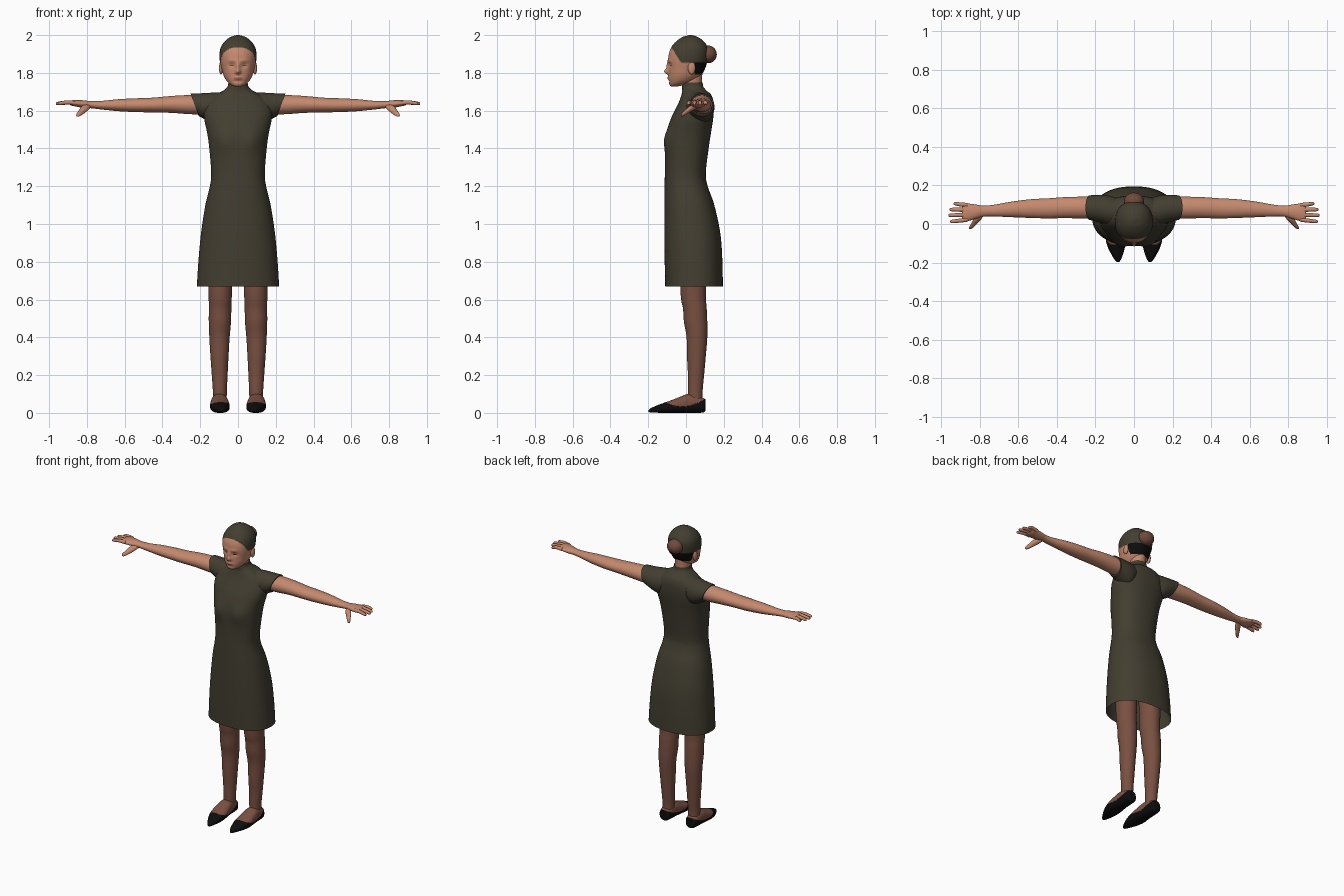
import bpy
import bmesh
from math import cos, sin, pi, exp, copysign
from mathutils import Matrix, Vector

if "Cube" in bpy.data.objects:
    bpy.data.objects.remove(bpy.data.objects["Cube"])


def make_material(name, red, green, blue):
    material = bpy.data.materials.new(name)
    material.use_nodes = True
    colour = (red, green, blue, 1)
    material.diffuse_color = colour
    material.node_tree.nodes["Principled BSDF"].inputs["Base Color"].default_value = colour
    return material


skin = make_material("warm skin", .56, .25, .155)
lips = make_material("lips", .42, .16, .11)
olive = make_material("dark olive cloth", .055, .048, .03)
stocking = make_material("brown stocking", .19, .08, .052)
black = make_material("black", .004, .004, .004)
bun_brown = make_material("bun brown", .16, .07, .045)


def spline(a, b, c, d, t):
    """Smooth curve value between b and c."""
    return b + t * ((c - a) + t * ((2*a - 5*b + 4*c - d) + t * (3*(b - c) + d - a))) / 2


def smooth_rows(rows, steps):
    result = []
    for i in range(len(rows) - 1):
        near = [rows[max(i - 1, 0)], rows[i], rows[i + 1], rows[min(i + 2, len(rows) - 1)]]
        for k in range(steps):
            result.append([spline(*values, k / steps) for values in zip(*near)])
    return result + [list(rows[-1])]


def finish(name, bm, materials, rule=None, mirror=False):
    bmesh.ops.recalc_face_normals(bm, faces=bm.faces)
    for face in bm.faces:
        face.smooth = len(face.verts) < 5
        if rule:
            face.material_index = rule(face.calc_center_median())
    mesh = bpy.data.meshes.new(name)
    bm.to_mesh(mesh)
    bm.free()
    for material in materials:
        mesh.materials.append(material)
    obj = bpy.data.objects.new(name, mesh)
    bpy.context.collection.objects.link(obj)
    if mirror:
        obj.modifiers.new("Mirror", "MIRROR").use_clip = False
    return obj


def loft(name, rows, axis, materials, sides=32, steps=6, power=2.0, caps=True,
         sculpt=None, rule=None, mirror=False):
    """Skin rounded sections (position, centre a, centre b, radius a, radius b) along an axis."""
    bm = bmesh.new()
    rings = []
    for t, ca, cb, ra, rb in smooth_rows(rows, steps):
        ring = []
        for k in range(sides):
            angle = 2 * pi * (k + .5) / sides
            a = ca + ra * copysign(abs(cos(angle)) ** (2 / power), cos(angle))
            b = cb + rb * copysign(abs(sin(angle)) ** (2 / power), sin(angle))
            point = {"x": (t, a, b), "y": (a, t, b), "z": (a, b, t)}[axis]
            co = Vector(point)
            ring.append(bm.verts.new(sculpt(co) if sculpt else co))
        rings.append(ring)
    for low, high in zip(rings, rings[1:]):
        for k in range(sides):
            n = (k + 1) % sides
            bm.faces.new((low[k], low[n], high[n], high[k]))
    if caps:
        bm.faces.new(rings[0])
        bm.faces.new(rings[-1])
    return finish(name, bm, materials, rule, mirror)


def upright(rows):
    """Turn (height, half width, front, back) into centred sections."""
    return [(z, 0, (f + b) / 2, w, (b - f) / 2) for z, w, f, b in rows]


def ball(name, centre, size, material, mirror=False):
    bm = bmesh.new()
    place = Matrix.Translation(centre) @ Matrix.Diagonal((*size, 1))
    bmesh.ops.create_uvsphere(bm, u_segments=24, v_segments=16, radius=1, matrix=place)
    return finish(name, bm, [material], mirror=mirror)


def bump(p, x, z, wide, tall):
    return exp(-((abs(p.x) - x) / wide) ** 2 - ((p.z - z) / tall) ** 2)


# Dress: one open tube from hem to collar, with a soft bust
def bust(p):
    if p.y < 0:
        p.y -= .016 * bump(p, .075, 1.44, .05, .06)
    return p


loft("dress", upright([
    (.67, .218, -.11, .195), (.8, .21, -.113, .193), (.95, .196, -.115, .182),
    (1.1, .173, -.115, .15), (1.2, .149, -.114, .115), (1.27, .142, -.112, .105),
    (1.4, .152, -.11, .12), (1.48, .163, -.103, .132), (1.55, .178, -.083, .143),
    (1.6, .18, -.06, .147), (1.65, .16, -.036, .145), (1.685, .118, -.024, .133),
    (1.705, .08, -.02, .11), (1.725, .057, -.021, .093), (1.748, .051, -.021, .088)]),
    "z", [olive], sides=64, power=2.3, caps=False, sculpt=bust)


# Cap sleeves, with a slanted opening
def slant(p):
    if p.x > .1:
        p.x += (p.z - 1.632) * 2.8 * (p.x - .1)
    return p


loft("sleeves", [
    (.05, .06, 1.625, .06, .07), (.12, .068, 1.613, .077, .083),
    (.17, .078, 1.617, .073, .076), (.23, .085, 1.631, .064, .06)],
    "x", [olive], sculpt=slant, mirror=True)

# Arms, palms, fingers and thumbs
loft("arms", [
    (.16, .085, 1.63, .056, .05), (.25, .085, 1.632, .057, .051),
    (.35, .085, 1.633, .055, .045), (.45, .081, 1.63, .052, .039),
    (.53, .08, 1.629, .049, .037), (.63, .076, 1.629, .041, .032),
    (.72, .07, 1.629, .031, .023), (.78, .067, 1.632, .028, .019),
    (.82, .064, 1.635, .037, .02), (.86, .061, 1.639, .045, .017),
    (.885, .06, 1.641, .043, .013), (.893, .06, 1.641, .037, .007)],
    "x", [skin], mirror=True)
fingers = [("little", .098, .105, .935), ("ring", .073, .075, .957),
           ("middle", .048, .045, .963), ("index", .023, .013, .953)]
for finger, base, tip, end in fingers:
    loft(finger + "_fingers", [
        (.86, base, 1.64, .011, .011), (.9, (base + tip) / 2, 1.644, .011, .011),
        (end - .008, tip, 1.638, .009, .009), (end, tip, 1.636, .003, .003)],
        "x", [skin], sides=12, steps=4, mirror=True)
loft("thumbs", [
    (.06, .79, 1.627, .016, .015), (.025, .812, 1.611, .021, .017),
    (-.002, .832, 1.591, .015, .014), (-.02, .846, 1.578, .011, .01),
    (-.026, .85, 1.574, .004, .004)],
    "y", [skin], sides=16, mirror=True)

# Legs
loft("legs", [
    (1, .095, .04, .068, .078), (.65, .094, .038, .062, .068),
    (.55, .095, .047, .06, .063), (.48, .096, .051, .059, .062),
    (.4, .098, .058, .054, .055), (.3, .098, .055, .048, .05),
    (.2, .097, .053, .042, .043), (.11, .096, .049, .037, .039),
    (.03, .096, .05, .036, .038)],
    "z", [stocking], mirror=True)


# Feet in pointed flat shoes, cut low over the instep
def shoe_part(c):
    return 1 if c.z < .035 + .04 * ((c.y + .02) / .12) ** 2 else 0


loft("feet_and_shoes", [
    (.103, .098, .042, .02, .03), (.092, .098, .04, .035, .038),
    (.05, .098, .047, .042, .047), (.01, .098, .05, .045, .05),
    (-.025, .097, .044, .049, .044), (-.07, .096, .035, .052, .035),
    (-.115, .092, .027, .046, .027), (-.16, .087, .019, .029, .018),
    (-.188, .084, .013, .014, .011), (-.198, .083, .01, .004, .005)],
    "y", [stocking, black], sides=64, steps=10, power=2.4, rule=shoe_part, mirror=True)

# Neck
loft("neck", upright([
    (1.66, .05, -.01, .09), (1.73, .047, -.019, .084),
    (1.77, .049, -.025, .085), (1.83, .052, -.03, .09)]), "z", [skin])


# Head: sculpted face, swept back hair and dark nape
def hair_line(y):
    return 1.855 + (max(-y - .025, 0) * 1.55)


def face_shape(p):
    if p.y < 0:
        p.y -= .022 * bump(p, 0, 1.806, .013, .013)        # nose tip
        p.y -= .012 * bump(p, 0, 1.832, .011, .025)        # nose bridge
        p.y += .008 * bump(p, .034, 1.84, .016, .013)      # eye sockets
        p.y -= .004 * bump(p, .03, 1.865, .025, .01)       # brow
        p.y -= .007 * bump(p, 0, 1.773, .022, .009)        # lips
        p.y += .003 * bump(p, 0, 1.755, .03, .006)         # chin crease
    if p.z > hair_line(p.y):
        p.x *= 1.02
        p.y += copysign(.002, p.y)
    return p


def head_part(c):
    if c.z > hair_line(c.y):
        return 1
    if c.y > .045 and c.z > 1.79:
        return 2
    if c.y < -.04:
        if abs(c.z - 1.838) < .0035 and .022 < abs(c.x) < .046:
            return 2
        if abs(c.z - 1.773) < .007 and abs(c.x) < .021:
            return 3
    return 0


loft("head", upright([
    (1.727, .012, -.076, -.05), (1.735, .034, -.086, -.015), (1.755, .058, -.091, .04),
    (1.785, .076, -.092, .078), (1.82, .086, -.092, .1), (1.86, .094, -.094, .112),
    (1.9, .096, -.091, .117), (1.935, .089, -.077, .113), (1.965, .071, -.052, .094),
    (1.988, .043, -.02, .064), (1.998, .015, .007, .037), (2, .002, .02, .024)]),
    "z", [skin, olive, black, lips], sides=120, steps=10, power=2.15,
    sculpt=face_shape, rule=head_part)
ball("ears", (.09, .03, 1.825), (.011, .02, .033), skin, mirror=True)
ball("hair_bun", (0, .117, 1.898), (.052, .046, .047), bun_brown)
